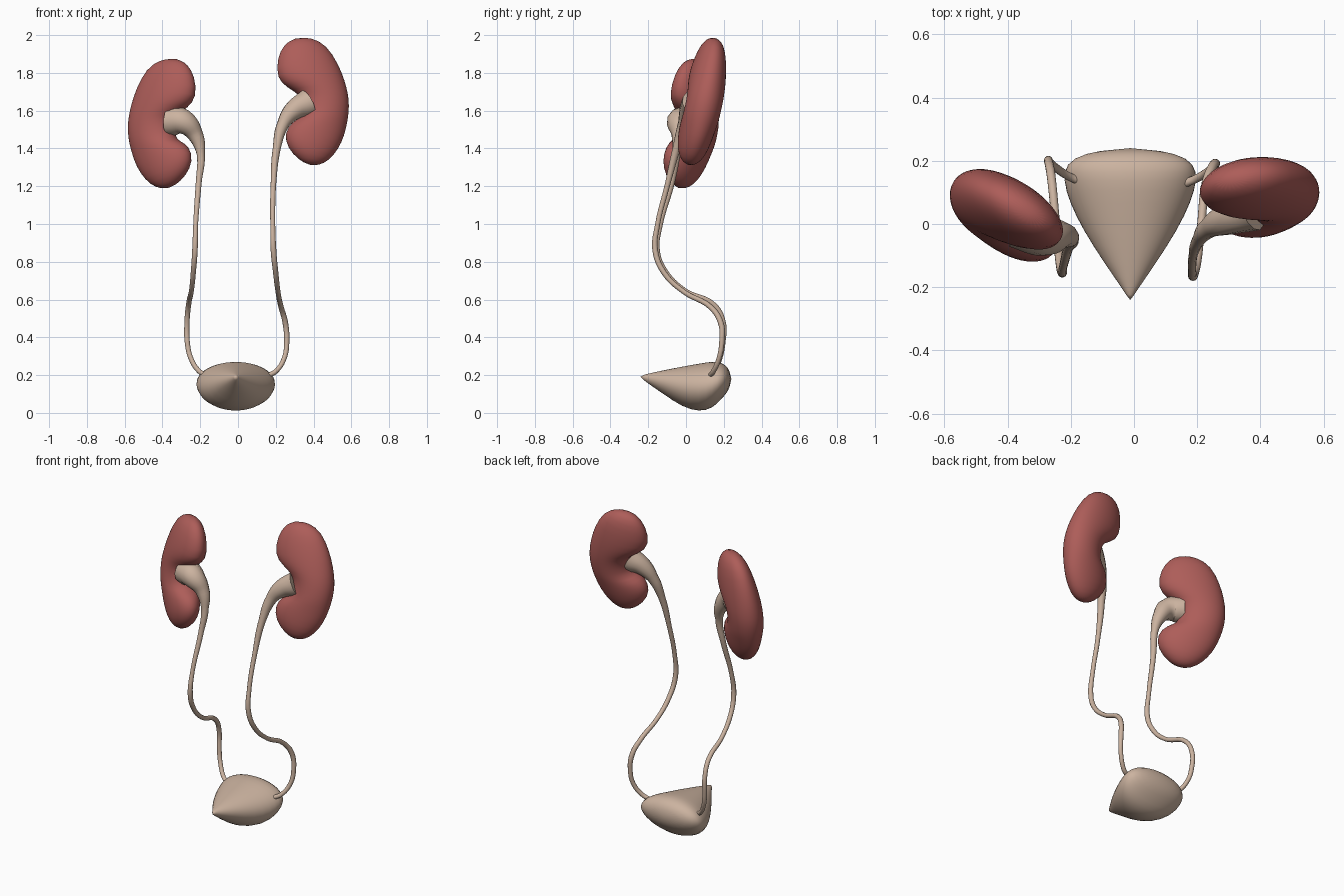
import bpy, bmesh, math
from mathutils import Vector, Matrix

if "Cube" in bpy.data.objects:
    bpy.data.objects.remove(bpy.data.objects["Cube"])


def material(name, rgb):
    m = bpy.data.materials.new(name)
    m.diffuse_color = (*rgb, 1)
    m.use_nodes = True
    m.node_tree.nodes["Principled BSDF"].inputs["Base Color"].default_value = m.diffuse_color
    return m


RED = material("kidney_red", (0.42, 0.11, 0.10))
BEIGE = material("tract_beige", (0.60, 0.45, 0.35))


def loft(name, start, rings, end, axis, place, mat, seg=24):
    """Skin elliptical rings; each ring has two opposite rim points and a half thickness along axis."""
    bm = bmesh.new()
    loops = []
    for a, b, t in rings:
        a, b = Vector(a), Vector(b)
        c, r = (a + b) / 2, (a - b) / 2
        loops.append([bm.verts.new(c + r * math.cos(k * math.tau / seg)
                                   + axis * t * math.sin(k * math.tau / seg)) for k in range(seg)])
    p0, p1 = bm.verts.new(start), bm.verts.new(end)
    for k in range(seg):
        n = (k + 1) % seg
        bm.faces.new((p0, loops[0][k], loops[0][n]))
        bm.faces.new((p1, loops[-1][n], loops[-1][k]))
        for lo, hi in zip(loops, loops[1:]):
            bm.faces.new((lo[k], hi[k], hi[n], lo[n]))
    for v in bm.verts:
        v.co = place(v.co)
    bmesh.ops.recalc_face_normals(bm, faces=bm.faces)
    for f in bm.faces:
        f.smooth = True
    me = bpy.data.meshes.new(name)
    bm.to_mesh(me)
    bm.free()
    me.materials.append(mat)
    ob = bpy.data.objects.new(name, me)
    bpy.context.collection.objects.link(ob)
    ob.modifiers.new("smooth", "SUBSURF").levels = 1


def tube(name, pts):
    """Tapering tube through (x, y, z, radius) points."""
    cu = bpy.data.curves.new(name, "CURVE")
    cu.dimensions = "3D"
    cu.bevel_depth = 1.0
    cu.bevel_resolution = 4
    cu.resolution_u = 6
    cu.use_fill_caps = True
    sp = cu.splines.new("BEZIER")
    sp.bezier_points.add(len(pts) - 1)
    for bp, (x, y, z, r) in zip(sp.bezier_points, pts):
        bp.co = (x, y, z)
        bp.radius = r
        bp.handle_left_type = bp.handle_right_type = "AUTO"
    cu.materials.append(BEIGE)
    ob = bpy.data.objects.new(name, cu)
    bpy.context.collection.objects.link(ob)
    bpy.ops.object.select_all(action="DESELECT")
    ob.select_set(True)
    bpy.context.view_layer.objects.active = ob
    bpy.ops.object.convert(target="MESH")
    bpy.ops.object.shade_smooth_by_angle(angle=math.radians(50))


# Kidney sections: outer x, z, inner x, z, half thickness
K = [(.40, 1.993, .25, 1.955, .05), (.48, 1.955, .212, 1.885, .085),
     (.54, 1.85, .205, 1.775, .11), (.572, 1.76, .26, 1.727, .115),
     (.588, 1.68, .33, 1.69, .113), (.59, 1.62, .345, 1.63, .112),
     (.583, 1.56, .335, 1.56, .112), (.57, 1.50, .28, 1.54, .11),
     (.548, 1.43, .237, 1.48, .105), (.50, 1.355, .25, 1.40, .09),
     (.445, 1.312, .31, 1.335, .055)]
MID = Vector((.40, 0, 1.65))
rings = [((a, 0, b), (c, 0, d), t) for a, b, c, d, t in K]


def kidney(name, side, center, roll, yaw, pitch, wide, thick):
    rot = (Matrix.Rotation(yaw, 3, "Z") @ Matrix.Rotation(pitch, 3, "X")
           @ Matrix.Rotation(roll, 3, "Y"))

    def place(co):
        p = co - MID
        p = rot @ Vector((p.x * wide, p.y * thick, p.z))
        p += Vector(center)
        p.x *= side
        return p
    loft(name, (.31, 0, 1.992), rings, (.375, 0, 1.30), Vector((0, 1, 0)), place, RED)


kidney("kidney_high", 1, (.40, .088, 1.65), 0, math.radians(9), math.radians(-12), 1.0, .86)
kidney("kidney_low", -1, (.40, .028, 1.53), math.radians(6), math.radians(32), math.radians(-7), 1.08, .88)

# Renal pelvis funnels running down into the ureters
tube("ureter_high", [
    (.37, .05, 1.64, .075), (.30, .02, 1.605, .055), (.24, -.01, 1.53, .033),
    (.205, -.05, 1.40, .021), (.187, -.10, 1.20, .014), (.184, -.15, 1.0, .013),
    (.188, -.163, .86, .015), (.20, -.115, .74, .014), (.212, -.01, .64, .013),
    (.228, .13, .56, .014), (.25, .183, .48, .015), (.258, .19, .38, .014),
    (.245, .175, .29, .013), (.20, .145, .22, .013), (.165, .13, .20, .013)])
tube("ureter_low", [
    (-.36, .0, 1.545, .08), (-.29, -.035, 1.54, .068), (-.225, -.035, 1.47, .042),
    (-.197, -.05, 1.37, .022), (-.208, -.075, 1.22, .016), (-.224, -.135, 1.0, .013),
    (-.228, -.153, .86, .015), (-.236, -.11, .75, .014), (-.246, -.01, .65, .013),
    (-.262, .15, .57, .014), (-.27, .197, .48, .014), (-.268, .195, .37, .014),
    (-.25, .18, .29, .013), (-.205, .15, .22, .013), (-.17, .135, .20, .013)])

# Bladder sections: y, half width, bottom z, top z
B = [(-.215, .018, .165, .205), (-.12, .085, .10, .226), (-.02, .15, .03, .246),
     (.07, .195, .004, .262), (.14, .214, .022, .274), (.19, .207, .075, .268),
     (.225, .15, .115, .24)]


def square_up(co):
    return co + Vector((-.012, 0, 0))


loft("bladder", (0, -.245, .193), [((0, y, t), (0, y, b), w) for y, w, b, t in B],
     (0, .243, .18), Vector((1, 0, 0)), square_up, BEIGE)
